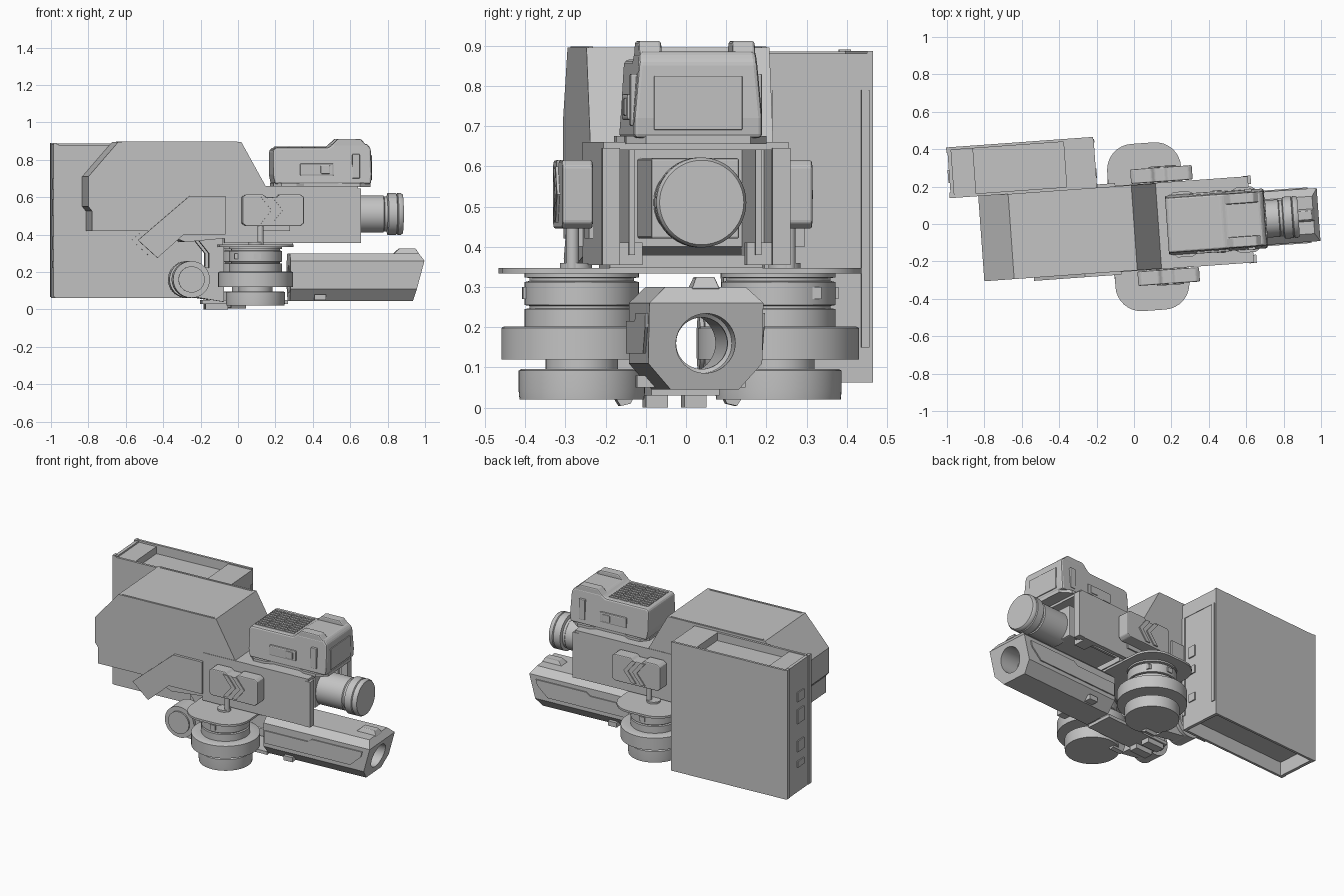
import bpy, bmesh, math
from mathutils import Matrix, Vector

cube = bpy.data.objects.get("Cube")
if cube:
    bpy.data.objects.remove(cube, do_unlink=True)

grey = bpy.data.materials.new("plain_grey")
grey.use_nodes = True
COLOUR = (0.55, 0.55, 0.55, 1)
grey.diffuse_color = COLOUR
grey.node_tree.nodes["Principled BSDF"].inputs["Base Color"].default_value = COLOUR

# The whole machine is yawed slightly; parts are built along its own axis
FRAME = Matrix.Rotation(math.radians(4.1), 4, 'Z') @ Matrix.Translation((0, -0.02, 0))
SIDES = ((-1, "right"), (1, "left"))


def finish(name, bm, bevel=0, smooth=False):
    bmesh.ops.recalc_face_normals(bm, faces=bm.faces[:])
    mesh = bpy.data.meshes.new(name)
    bm.to_mesh(mesh)
    bm.free()
    mesh.materials.append(grey)
    obj = bpy.data.objects.new(name, mesh)
    bpy.context.scene.collection.objects.link(obj)
    obj.matrix_world = FRAME
    if bevel:
        mod = obj.modifiers.new("Bevel", 'BEVEL')
        mod.width, mod.segments = bevel, 2
        mod.limit_method, mod.angle_limit = 'ANGLE', math.radians(30)
    if smooth:
        bpy.ops.object.select_all(action='DESELECT')
        obj.select_set(True)
        bpy.context.view_layer.objects.active = obj
        bpy.ops.object.shade_smooth_by_angle(angle=math.radians(35))
    return obj


def sweep(points, offset):
    bm = bmesh.new()
    face = bm.faces.new([bm.verts.new(p) for p in points])
    out = bmesh.ops.extrude_face_region(bm, geom=[face])
    verts = [g for g in out["geom"] if isinstance(g, bmesh.types.BMVert)]
    bmesh.ops.translate(bm, verts=verts, vec=offset)
    return bm


def side_profile(name, pts, y0, y1, bevel=0, width=None):
    """Prism from an x-z outline; width(z) optionally tapers it sideways."""
    bm = sweep([(x, y0, z) for x, z in pts], (0, y1 - y0, 0))
    if width:
        for v in bm.verts:
            v.co.y *= width(v.co.z)
    return finish(name, bm, bevel)


def box(name, x0, x1, y0, y1, z0, z1, bevel=0):
    return side_profile(name, [(x0, z0), (x1, z0), (x1, z1), (x0, z1)], y0, y1, bevel)


def lathe(name, profile, origin, axis='Z', steps=48):
    """Turned part from (radius, distance) pairs along an axis."""
    bm = bmesh.new()
    verts = [bm.verts.new((r, 0, h)) for r, h in profile]
    edges = [bm.edges.new(p) for p in zip(verts, verts[1:])]
    bmesh.ops.spin(bm, geom=verts + edges, cent=(0, 0, 0), axis=(0, 0, 1),
                   angle=math.tau, steps=steps)
    bmesh.ops.remove_doubles(bm, verts=bm.verts[:], dist=1e-4)
    turn = {'Z': Matrix(), 'X': Matrix.Rotation(math.pi / 2, 4, 'Y'),
            'Y': Matrix.Rotation(-math.pi / 2, 4, 'X')}[axis]
    bm.transform(Matrix.Translation(origin) @ turn)
    return finish(name, bm, smooth=True)


def cylinder(name, r, h, origin, axis='Z'):
    return lathe(name, [(0, 0), (r, 0), (r, h), (0, h)], origin, axis)


# Main housing: tall rear magazine, sloped front, hollow front frame
side_profile("main_housing", [(-.82, .71), (-.66, .895), (0, .895), (.13, .66), (.13, .4),
                              (-.3, .36), (-.45, .42), (-.8, .42), (-.8, .525),
                              (-.82, .55)], -.228, .228)
for s, tag in SIDES:
    side_profile(tag + "_side_plate", [(-.09, .355), (.625, .355), (.625, .66), (-.09, .66)],
                 s * .205, s * .231)
    side_profile(tag + "_gusset", [(-.555, .37), (-.28, .605), (-.085, .605), (-.085, .4),
                                   (-.31, .4), (-.45, .275)], s * .222, s * .245)
    box(tag + "_frame_lip", .6, .64, s * .19, s * .234, .355, .645)
    box(tag + "_inner_rail", .1, .6, s * .15, s * .165, .38, .64)
    box(tag + "_frame_foot", .5, .58, s * .13, s * .205, .355, .41)
    box(tag + "_top_seam", -.64, -.02, s * .21, s * .222, .893, .898)
box("frame_top", .08, .625, -.205, .205, .64, .66)
box("inner_block", .1, .6, -.11, .11, .42, .62, .006)

# Lens barrel
lathe("lens_barrel", [(0, -.06), (.1, -.06), (.1, .14), (.094, .145), (.094, .16),
                      (.112, .165), (.112, .21), (.106, .214), (.112, .218),
                      (.112, .235), (.105, .245), (0, .245)], (.635, -.004, .51), 'X')


# Sight unit on top: tapered shell with two raised ridges
def sight_width(z):
    return .16 if z < .72 else .16 - (z - .72) * .09


side_profile("sight_shell", [(.185, .67), (.175, .72), (.175, .85), (.19, .865), (.47, .865),
                             (.5, .885), (.68, .885), (.7, .86), (.705, .72), (.7, .67)],
             -1, 1, .01, sight_width)
finish("sight_base", sweep([(x, y * s, .655) for s, row in (
    (1, ((.18, .13), (.22, .175), (.3, .175), (.34, .155), (.52, .155), (.56, .175),
         (.64, .175), (.7, .13))),
    (-1, ((.7, .13), (.64, .175), (.56, .175), (.52, .155), (.34, .155), (.3, .175),
          (.22, .175), (.18, .13)))) for x, y in row], (0, 0, .02)))
box("sight_front_window", .7, .708, -.11, .11, .69, .825, .003)
for s, tag in SIDES:
    side_profile(tag + "_sight_ridge", [(.46, .85), (.525, .912), (.645, .912), (.695, .86)],
                 s * .088, s * .145, .007)
    box(tag + "_sight_socket", .32, .5, s * .145, s * .163, .715, .78, .006)
    box(tag + "_sight_button", .43, .48, s * .155, s * .168, .725, .77, .004)
    box(tag + "_sight_rib", .6, .64, s * .14, s * .164, .7, .83, .004)
for row in range(9):
    y = (row - 4) * .027
    for col in range(4):
        x = .2 + col * .068
        box("sight_vent_bar", x, x + .058, y - .008, y + .008, .862, .87)

# Side pods with chevrons
for s, tag in SIDES:
    bm = sweep([(x, s * .235, z) for x, z in
                ((0, .46), (.02, .445), (.31, .445), (.33, .46), (.33, .6),
                 (.31, .615), (.2, .615), (.18, .6), (.13, .6), (.11, .615), (.02, .615),
                 (0, .6))], (0, s * .077, 0))
    finish(tag + "_pod", bm, .006)
    for i in range(2):
        x = .1 + i * .06
        side_profile(tag + "_pod_chevron", [(x, .6), (x + .03, .6), (x + .085, .53),
                                            (x + .03, .46), (x, .46), (x + .055, .53)],
                     s * .31, s * .319)
    box(tag + "_pod_mount", .1, .26, s * .22, s * .24, .42, .58)

# Drive wheels: one rounded deck carrying a stacked wheel on each side
deck = []
for cx, cy, start in ((.135, .31, 0), (.015, .31, 90), (.015, -.31, 180), (.135, -.31, 270)):
    for k in range(9):
        a = math.radians(start + k * 11.25)
        deck.append((cx + .138 * math.cos(a), cy + .138 * math.sin(a), .334))
finish("wheel_deck", sweep(deck, (0, 0, .013)), smooth=True)
for s, tag in SIDES:
    lathe(tag + "_wheel_stack", [
        (0, .02), (.155, .02), (.157, .04), (.157, .092), (.15, .096), (.09, .096), (.09, .12),
        (.2, .12), (.2, .198), (.193, .202), (.142, .202), (.142, .245), (.13, .247),
        (.13, .253), (.142, .255), (.142, .312), (.13, .315), (.13, .322), (.142, .324),
        (.142, .335), (0, .335)], (.075, s * .245, 0), steps=64)
    for angle in (s * math.pi / 2, s * math.pi / 2 - .9):
        cx, cy = .075 + .13 * math.cos(angle), s * .245 + .13 * math.sin(angle)
        box(tag + "_motor_tab", cx - .018, cx + .018, cy - .018, cy + .018, .27, .3)
    cylinder(tag + "_axle_post", .016, .11, (.1, s * .27, .34))
    cylinder(tag + "_axle_cap", .04, .012, (.075, s * .26, .347))

# Rear pivots and under-bracket
for s, tag in SIDES:
    cylinder(tag + "_pivot", .098, .12, (-.265, s * .14 - .06, .16), 'Y')
    cylinder(tag + "_pivot_cap", .07, .14, (-.265, s * .14 - .07, .16), 'Y')
    side_profile(tag + "_pivot_arm", [(-.27, .25), (-.09, .2), (-.09, .04), (-.27, .07)],
                 s * .1, s * .18)
    side_profile(tag + "_hanger", [(-.25, .4), (-.09, .4), (-.09, .2), (-.17, .2), (-.17, .3)],
                 s * .12, s * .18)
    bm = sweep([(-.05, s * .1, .05), (-.05, s * .12, .01), (-.05, s * .145, .004),
                (-.05, s * .155, .02), (-.05, s * .13, .05)], (.08, 0, 0))
    finish(tag + "_claw", bm)
    box(tag + "_under_foot", -.18, -.06, s * .02, s * .075, 0, .035)
box("under_plate", -.2, .26, -.085, .085, .03, .05)
box("deck_spine", -.1, .28, -.19, .19, .347, .38)

# Lower launch barrel: eight-sided shell, raked nose, bored through
half = ((.085, .045), (.142, .11), (.142, .26), (.1, .3))
ring = [(.27, y, z) for y, z in half] + [(.27, -y, z) for y, z in reversed(half)]
bm = sweep(ring, (.8, 0, 0))
for point, normal in (((.93, 0, .045), (.215, 0, -.058)), ((.988, 0, .26), (.04, 0, .028))):
    cut = bmesh.ops.bisect_plane(bm, geom=bm.verts[:] + bm.edges[:] + bm.faces[:],
                                 plane_co=Vector(point), plane_no=Vector(normal).normalized(),
                                 clear_outer=True)
    rim = [g for g in cut["geom_cut"] if isinstance(g, bmesh.types.BMEdge)]
    bmesh.ops.holes_fill(bm, edges=rim, sides=0)
shell = finish("launch_barrel", bm)
cutter = cylinder("bore_cutter", .074, 1.2, (0, 0, .16), 'X')
mod = shell.modifiers.new("Bore", 'BOOLEAN')
mod.object, mod.operation, mod.solver = cutter, 'DIFFERENCE', 'EXACT'
bpy.context.view_layer.update()
bored = bpy.data.meshes.new_from_object(
    shell.evaluated_get(bpy.context.evaluated_depsgraph_get()))
shell.modifiers.clear()
shell.data = bored
bpy.data.objects.remove(cutter, do_unlink=True)
lathe("bore_ring", [(.075, 0), (.064, .01), (.064, .03), (.075, .04)], (.8, 0, .16), 'X')
side_profile("front_sight", [(.83, .295), (.86, .325), (.95, .325), (.968, .295)],
             -1, 1, .003, lambda z: .035 - (z - .295) * .4)
for s, tag in SIDES:
    side_profile(tag + "_barrel_panel", [(.28, .135), (.86, .135), (.93, .2), (.94, .235),
                                         (.6, .235), (.57, .215), (.28, .215)],
                 s * .14, s * .149)
    box(tag + "_barrel_clip", .4, .46, s * .09, s * .135, .05, .08)

# Equipment case at the rear: panels around a recessed core
X0, X1, Y0, Y1 = -.967, -.186, .228, .5
box("case_core", X0 + .015, X1 - .01, Y0 + .012, Y1 - .012, .15, .83)
box("case_outer_panel", X0, X1, Y1 - .015, Y1, .062, .887)
box("case_inner_panel", X0, X1, Y0, Y0 + .015, .062, .88)
box("case_rear_end", X0, X0 + .02, Y0, Y1, .062, .885)
box("case_front_end", X1 - .02, X1, Y0, Y1, .062, .79)
box("case_rear_cap", X0 + .01, -.83, Y0 + .01, Y1 - .01, .8, .875)
box("case_front_cap", -.345, X1 + .003, Y0, Y1 - .012, .79, .88)
for y in (Y0, Y1 - .03):
    box("case_end_rail", X0 - .006, X0 + .01, y, y + .03, .065, .89)
    box("case_front_rail", X1 - .01, X1 + .006, y, y + .02, .15, .79)
for z, h in ((.22, .04), (.32, .07), (.5, .09), (.64, .06)):
    box("case_rear_port", X0 - .007, X0 + .002, .31, .38, z, z + h)
for z, h in ((.22, .05), (.4, .05), (.51, .07)):
    box("case_front_port", X1 - .002, X1 + .007, .28, .33, z, z + h)
